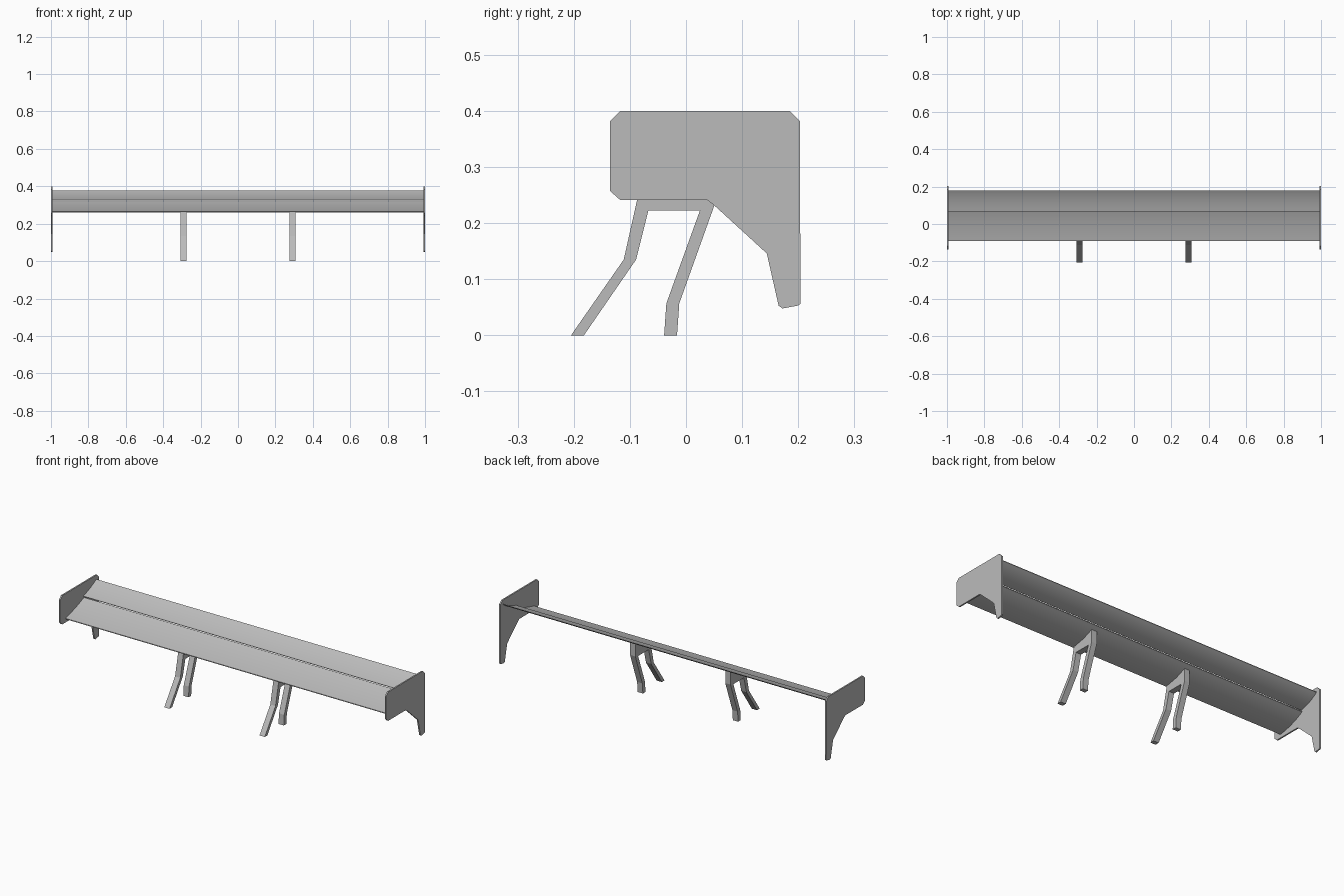
import bpy
import bmesh

cube = bpy.data.objects.get("Cube")
if cube:
    bpy.data.objects.remove(cube)

grey = bpy.data.materials.new("plain grey")
grey.use_nodes = True
colour = (0.5, 0.5, 0.5, 1)
grey.diffuse_color = colour
grey.node_tree.nodes["Principled BSDF"].inputs["Base Color"].default_value = colour


def extrude(name, outline, x0, x1, smooth=False):
    """Extrude a (y, z) outline along x."""
    bm = bmesh.new()
    face = bm.faces.new([bm.verts.new((x0, y, z)) for y, z in outline])
    top = bmesh.ops.extrude_face_region(bm, geom=[face])["geom"]
    moved = [v for v in top if isinstance(v, bmesh.types.BMVert)]
    bmesh.ops.translate(bm, verts=moved, vec=(x1 - x0, 0, 0))
    bmesh.ops.recalc_face_normals(bm, faces=bm.faces)
    mesh = bpy.data.meshes.new(name)
    bm.to_mesh(mesh)
    bm.free()
    mesh.materials.append(grey)
    obj = bpy.data.objects.new(name, mesh)
    bpy.context.collection.objects.link(obj)
    if smooth:
        bpy.ops.object.select_all(action="DESELECT")
        obj.select_set(True)
        bpy.context.view_layer.objects.active = obj
        bpy.ops.object.shade_smooth_by_angle(angle=0.6)
    return obj


def blade(name, start, bend, end, thick, half_width, steps=10):
    """Curved aerofoil that tapers to its trailing edge."""
    upper, lower = [], []
    for i in range(steps + 1):
        t = i / steps
        y, z = [(1 - t) ** 2 * a + 2 * t * (1 - t) * b + t * t * c
                for a, b, c in zip(start, bend, end)]
        h = thick * (0.35 + 1.6 * t * (1 - t))
        upper.append((y, z + h / 2))
        lower.append((y, z - h / 2))
    extrude(name, upper + lower[::-1], -half_width, half_width, True)


# Two-element wing
blade("main_wing", (-0.09, 0.262), (0.0, 0.278), (0.072, 0.316), 0.012, 0.993)
blade("rear_flap", (0.066, 0.326), (0.135, 0.343), (0.18, 0.376), 0.008, 0.995)

# End plates with clipped corners and a rear tail
plate = [(-0.135, 0.382), (-0.117, 0.4), (0.185, 0.4), (0.203, 0.382),
         (0.204, 0.056), (0.199, 0.053), (0.172, 0.048), (0.165, 0.053),
         (0.144, 0.146), (0.05, 0.232), (0.038, 0.241), (-0.117, 0.241),
         (-0.135, 0.257)]

# Bent two-legged supports, meeting the underside of the wing
bracket = [(-0.205, 0), (-0.182, 0), (-0.089, 0.135), (-0.067, 0.223),
           (0.025, 0.223), (-0.035, 0.057), (-0.039, 0), (-0.016, 0),
           (-0.012, 0.057), (0.05, 0.23), (0.05, 0.298), (-0.01, 0.274),
           (-0.083, 0.26), (-0.111, 0.135)]

for side, s in (("left", 1), ("right", -1)):
    extrude(side + "_end_plate", plate, s * 0.992, s * 1.0)
    extrude(side + "_support", bracket, s * 0.275, s * 0.307)
